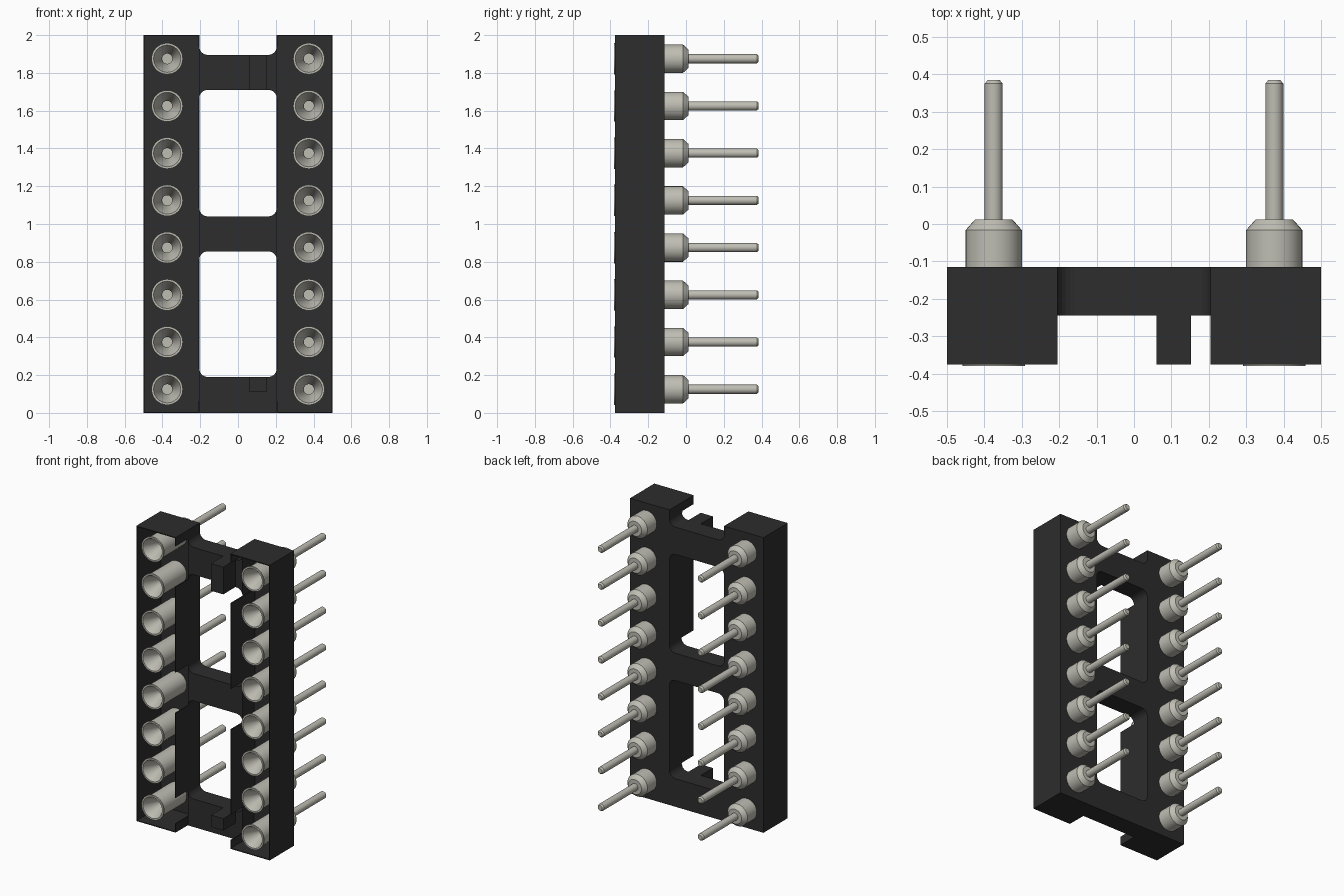
import bpy, bmesh, math
from mathutils import Matrix, Vector

if "Cube" in bpy.data.objects:
    bpy.data.objects.remove(bpy.data.objects["Cube"])


def material(name, rgb, rough):
    m = bpy.data.materials.new(name)
    m.use_nodes = True
    m.diffuse_color = (*rgb, 1)
    b = m.node_tree.nodes["Principled BSDF"]
    b.inputs["Base Color"].default_value = (*rgb, 1)
    b.inputs["Roughness"].default_value = rough
    return m


BLACK = material("black plastic", (0.026, 0.026, 0.026), 0.6)
METAL = material("pale metal", (0.52, 0.51, 0.45), 0.4)

FRONT, MID, BACK = -0.375, -0.245, -0.115   # depth levels of the frame
INNER, OUTER = 0.205, 0.5                   # rail sides
T, R = 0.006, 0.045                         # shell thickness, corner radius


def finish(name, bm, mat):
    bmesh.ops.recalc_face_normals(bm, faces=bm.faces)
    me = bpy.data.meshes.new(name)
    bm.to_mesh(me)
    bm.free()
    me.materials.append(mat)
    ob = bpy.data.objects.new(name, me)
    bpy.context.collection.objects.link(ob)
    return ob


def add_box(bm, lo, hi):
    lo, hi = Vector(lo), Vector(hi)
    m = Matrix.Translation((lo + hi) / 2) @ Matrix.Diagonal((*(hi - lo), 1))
    bmesh.ops.create_cube(bm, size=1, matrix=m)


# Rails: shells open to the front, with gaps in the inner wall beside the bars
def rail(name, side):
    bm = bmesh.new()

    def box(x0, x1, y0, y1, z0, z1):
        a, b = sorted((side * x0, side * x1))
        add_box(bm, (a, y0, z0), (b, y1, z1))

    box(INNER, OUTER, BACK - T, BACK, 0, 2)
    box(OUTER - T, OUTER, FRONT, BACK - T, 0, 2)
    for z in (0, 2 - T):
        box(INNER, OUTER - T, FRONT, BACK - T, z, z + T)
    for z0, z1 in ((T, 0.06), (0.235, 0.81), (1.085, 1.665), (1.94, 2 - T)):
        box(INNER, INNER + T, FRONT, BACK - T, z0, z1)
    return finish(name, bm, BLACK)


rail("left_rail", 1)
rail("right_rail", -1)


# Cross bars: flat profiles whose ends flare into the rails with round corners
def cross_bar(name, z0, z1, flare_low=True, flare_high=True):
    steps = [i * math.pi / 12 for i in range(7)]

    def end(z, out, flared):
        if not flared:
            return [(INNER, z)]
        return [(INNER - R + R * math.sin(a), z + out * R * (1 - math.cos(a))) for a in steps]

    right = end(z0, -1, flare_low) + end(z1, 1, flare_high)[::-1]
    outline = right + [(-x, z) for x, z in reversed(right)]
    bm = bmesh.new()
    face = bm.faces.new([bm.verts.new((x, BACK, z)) for x, z in outline])
    ext = bmesh.ops.extrude_face_region(bm, geom=[face])
    verts = [v for v in ext["geom"] if isinstance(v, bmesh.types.BMVert)]
    bmesh.ops.translate(bm, verts=verts, vec=(0, MID - BACK, 0))
    return finish(name, bm, BLACK)


cross_bar("top_bar", 1.71, 1.895)
cross_bar("middle_bar", 0.855, 1.04)
cross_bar("bottom_bar", 0, 0.19, flare_low=False)

# Key ribs standing on the end bars
for name, z0, z1 in (("top_rib", 1.71, 1.895), ("bottom_rib", 0.11, 0.19)):
    bm = bmesh.new()
    add_box(bm, (0.06, FRONT, z0), (0.152, MID, z1))
    finish(name, bm, BLACK)

# Contact: turned sleeve with a funnel mouth, tapering to a thin pin (radius, y)
PROFILE = [(0, -0.2), (0.027, -0.2), (0.027, -0.28), (0.072, -0.38), (0.083, -0.38),
           (0.083, -0.37), (0.075, -0.365), (0.075, -0.016), (0.05, 0.012),
           (0.024, 0.012), (0.024, 0.375), (0.016, 0.385), (0, 0.385)]
bm = bmesh.new()
verts = [bm.verts.new((r, y, 0)) for r, y in PROFILE]
edges = [bm.edges.new(p) for p in zip(verts, verts[1:])]
bmesh.ops.spin(bm, geom=verts + edges, cent=(0, 0, 0), axis=(0, 1, 0),
               angle=2 * math.pi, steps=32)
bmesh.ops.remove_doubles(bm, verts=bm.verts, dist=1e-5)
contact = finish("contact", bm, METAL)
bpy.ops.object.select_all(action='DESELECT')
contact.select_set(True)
bpy.context.view_layer.objects.active = contact
bpy.ops.object.shade_smooth_by_angle(angle=math.radians(25))

# Two columns of eight contacts
for side, label in ((1, "left"), (-1, "right")):
    for i in range(8):
        ob = contact if (side, i) == (1, 0) else contact.copy()
        ob.name = f"{label}_contact_{i + 1}"
        ob.location = (side * 0.375, 0, 0.125 + 0.25 * i)
        if ob is not contact:
            bpy.context.collection.objects.link(ob)
